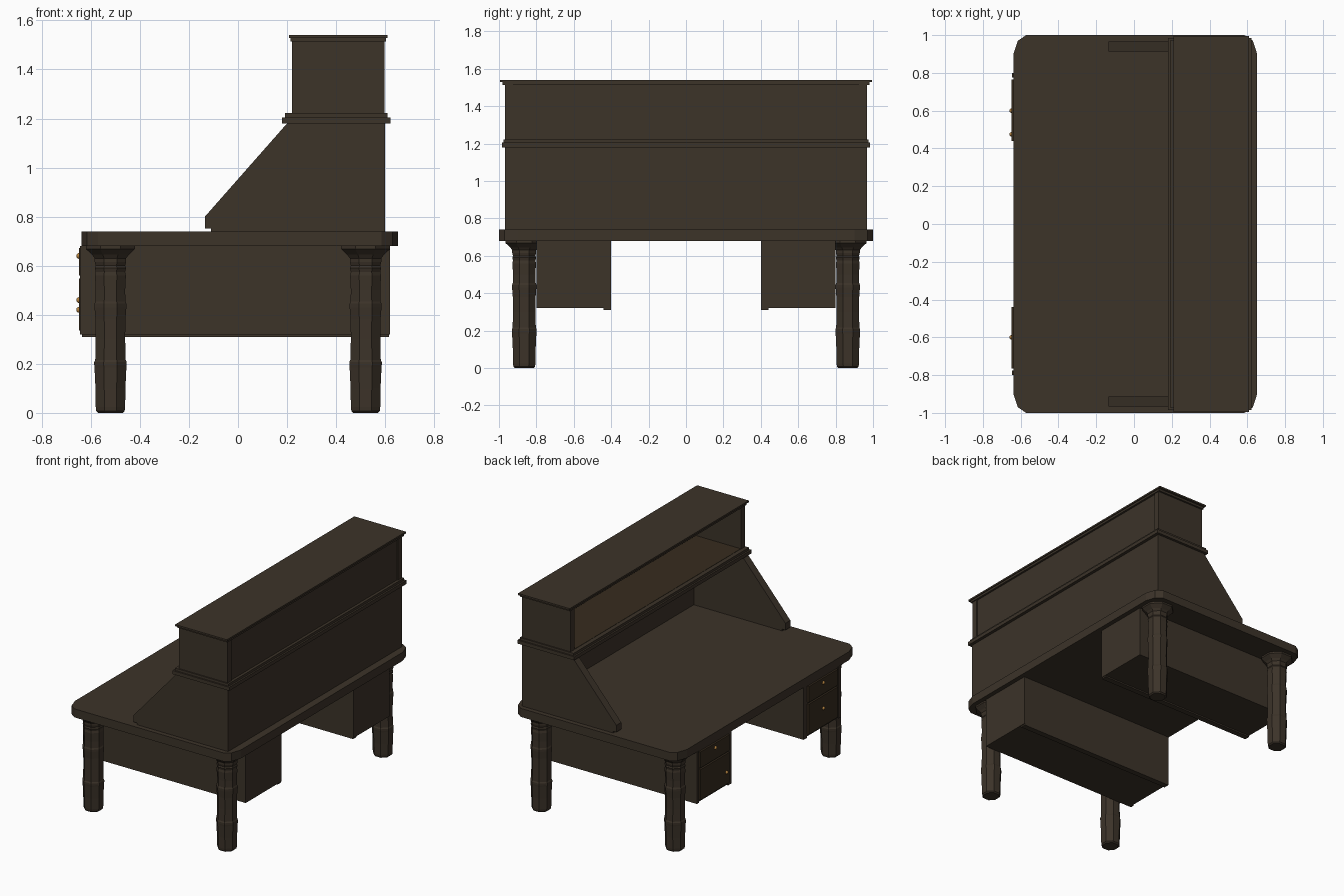
import bpy, bmesh, math
from mathutils import Matrix

if "Cube" in bpy.data.objects:
    bpy.data.objects.remove(bpy.data.objects["Cube"])


def material(name, rgb):
    m = bpy.data.materials.new(name)
    m.diffuse_color = (*rgb, 1)
    m.use_nodes = True
    m.node_tree.nodes["Principled BSDF"].inputs["Base Color"].default_value = m.diffuse_color
    return m


WOOD = material("dark_wood", (0.045, 0.033, 0.022))
INNER = material("inner_wood", (0.038, 0.025, 0.013))
BRASS = material("brass", (0.45, 0.22, 0.05))


def finish(name, bm, mat):
    bmesh.ops.recalc_face_normals(bm, faces=bm.faces[:])
    me = bpy.data.meshes.new(name)
    bm.to_mesh(me)
    bm.free()
    me.materials.append(mat)
    ob = bpy.data.objects.new(name, me)
    bpy.context.collection.objects.link(ob)
    return ob


def box(name, x, y, z, mat=WOOD):
    bm = bmesh.new()
    bmesh.ops.create_cube(bm, size=1)
    for v in bm.verts:
        for i, (a, b) in enumerate((x, y, z)):
            v.co[i] = a if v.co[i] < 0 else b
    return finish(name, bm, mat)


def prism(name, pts, offset, mat=WOOD):
    bm = bmesh.new()
    f = bm.faces.new([bm.verts.new(p) for p in pts])
    r = bmesh.ops.extrude_face_region(bm, geom=[f])
    bmesh.ops.translate(bm, vec=offset, verts=[g for g in r["geom"] if isinstance(g, bmesh.types.BMVert)])
    return finish(name, bm, mat)


def lathe(name, profile, x, y, sides=8):
    bm = bmesh.new()
    rings = []
    for r, z in profile:
        r /= math.cos(math.pi / sides)
        rings.append([bm.verts.new((x + r * math.cos((k + .5) * math.tau / sides),
                                    y + r * math.sin((k + .5) * math.tau / sides), z))
                      for k in range(sides)])
    for a, b in zip(rings, rings[1:]):
        for k in range(sides):
            j = (k + 1) % sides
            bm.faces.new((a[k], a[j], b[j], b[k]))
    bm.faces.new(rings[0][::-1])
    bm.faces.new(rings[-1])
    return finish(name, bm, WOOD)


# desktop with clipped round corners
q = [(0.645, 0.90), (0.622, 0.97), (0.578, 1.0)]
outline = []
for sx, sy in ((1, 1), (-1, 1), (-1, -1), (1, -1)):
    c = [(sx * x + 0.007, sy * y, 0.68) for x, y in q]
    outline += c if sx * sy > 0 else c[::-1]
prism("desktop", outline, (0, 0, 0.06))

# turned legs
leg = [(.050, 0), (.058, .008), (.060, .025), (.061, .10), (.065, .185), (.066, .195),
       (.066, .208), (.062, .216), (.060, .30), (.061, .38), (.065, .43), (.065, .445),
       (.061, .455), (.060, .50), (.063, .56), (.060, .575), (.064, .59), (.060, .60),
       (.064, .615), (.064, .63), (.075, .645), (.100, .668), (.100, .68)]
for sx, n in ((-1, "front"), (1, "rear")):
    for sy, m in ((-1, "right"), (1, "left")):
        lathe(f"{n}_{m}_leg", leg, sx * .52, sy * .865)

# drawer pedestals
for s, m in ((-1, "right"), (1, "left")):
    def span(a, b):
        return tuple(sorted((s * a, s * b)))
    box(f"{m}_pedestal", (-.635, .62), span(.40, .80), (.32, .68))
    box(f"{m}_runner", (-.635, .615), span(.40, .44), (.31, .32))
    box(f"{m}_upper_drawer", (-.648, -.635), span(.44, .765), (.56, .672), INNER)
    box(f"{m}_lower_drawer", (-.648, -.635), span(.44, .765), (.335, .548), INNER)
    box(f"{m}_stile", (-.645, -.635), span(.775, .80), (.32, .68))

# knobs
for i, (y, z) in enumerate(((.6, .64), (.475, .42), (-.6, .64), (-.6, .46))):
    bm = bmesh.new()
    bmesh.ops.create_uvsphere(bm, u_segments=10, v_segments=6, radius=.012,
                              matrix=Matrix.Translation((-.648, y, z)))
    k = finish(f"knob_{i + 1}", bm, BRASS)
    k.data.shade_smooth()

# hutch sides, back and upper box
side = [(-.11, .74), (.60, .74), (.60, 1.18), (.20, 1.18), (-.135, .80), (-.135, .752), (-.11, .752)]
for s, m in ((-1, "right"), (1, "left")):
    prism(f"hutch_{m}_side", [(x, s * .967, z) for x, z in side], (0, -s * .055, 0))
    y = tuple(sorted((s * .967, s * .925)))
    box(f"upper_{m}_side", (.22, .597), y, (1.215, 1.52))
box("hutch_back", (.578, .60), (-.92, .92), (.74, 1.18))
box("upper_back", (.57, .59), (-.93, .93), (1.215, 1.52))

# middle shelf moulding and stepped top
box("shelf_moulding", (.18, .622), (-.985, .985), (1.18, 1.205))
box("shelf_step", (.192, .61), (-.975, .975), (1.205, 1.222))
box("shelf_surface", (.222, .57), (-.925, .925), (1.222, 1.224), INNER)
box("top_step", (.215, .604), (-.98, .98), (1.513, 1.528))
box("top_cap", (.208, .61), (-.995, .995), (1.528, 1.54))
